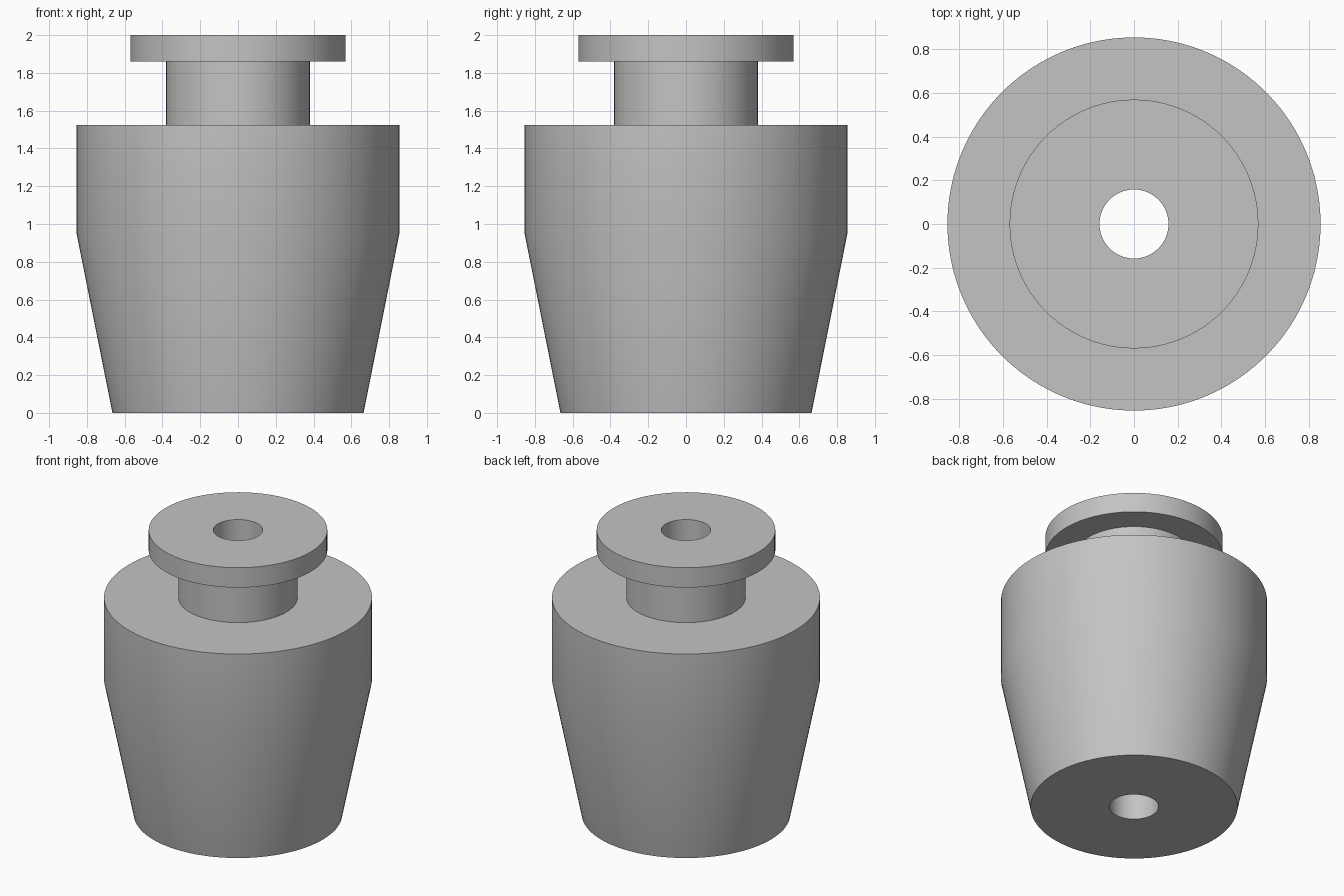
import bpy, bmesh, math

SEGMENTS = 96
cube = bpy.data.objects.get("Cube")
if cube:
    bpy.data.objects.remove(cube, do_unlink=True)

# Single grey finish
grey = bpy.data.materials.new("plain grey")
grey.use_nodes = True
colour = (0.55, 0.55, 0.55, 1)
grey.diffuse_color = colour
grey.node_tree.nodes["Principled BSDF"].inputs["Base Color"].default_value = colour


def lathe(name, profile):
    """Revolve a closed (radius, height) profile around z."""
    bm = bmesh.new()
    rings = []
    for i in range(SEGMENTS):
        a = math.tau * i / SEGMENTS
        rings.append([bm.verts.new((r * math.cos(a), r * math.sin(a), z)) for r, z in profile])
    for i, ring in enumerate(rings):
        following = rings[(i + 1) % SEGMENTS]
        for j in range(len(profile)):
            k = (j + 1) % len(profile)
            bm.faces.new((ring[j], following[j], following[k], ring[k]))
    bmesh.ops.recalc_face_normals(bm, faces=bm.faces)
    mesh = bpy.data.meshes.new(name)
    bm.to_mesh(mesh)
    bm.free()
    mesh.materials.append(grey)
    obj = bpy.data.objects.new(name, mesh)
    bpy.context.collection.objects.link(obj)
    bpy.ops.object.select_all(action="DESELECT")
    obj.select_set(True)
    bpy.context.view_layer.objects.active = obj
    bpy.ops.object.shade_smooth_by_angle(angle=math.radians(30))
    return obj


# Tapered body, neck and flange in one turned piece with a through bore
bore = 0.158
lathe("flanged_bushing", [
    (bore, 0), (0.665, 0),             # base
    (0.855, 0.95), (0.855, 1.525),     # taper and straight body
    (0.38, 1.525), (0.38, 1.86),       # neck
    (0.57, 1.86), (0.57, 2), (bore, 2) # flange
])
